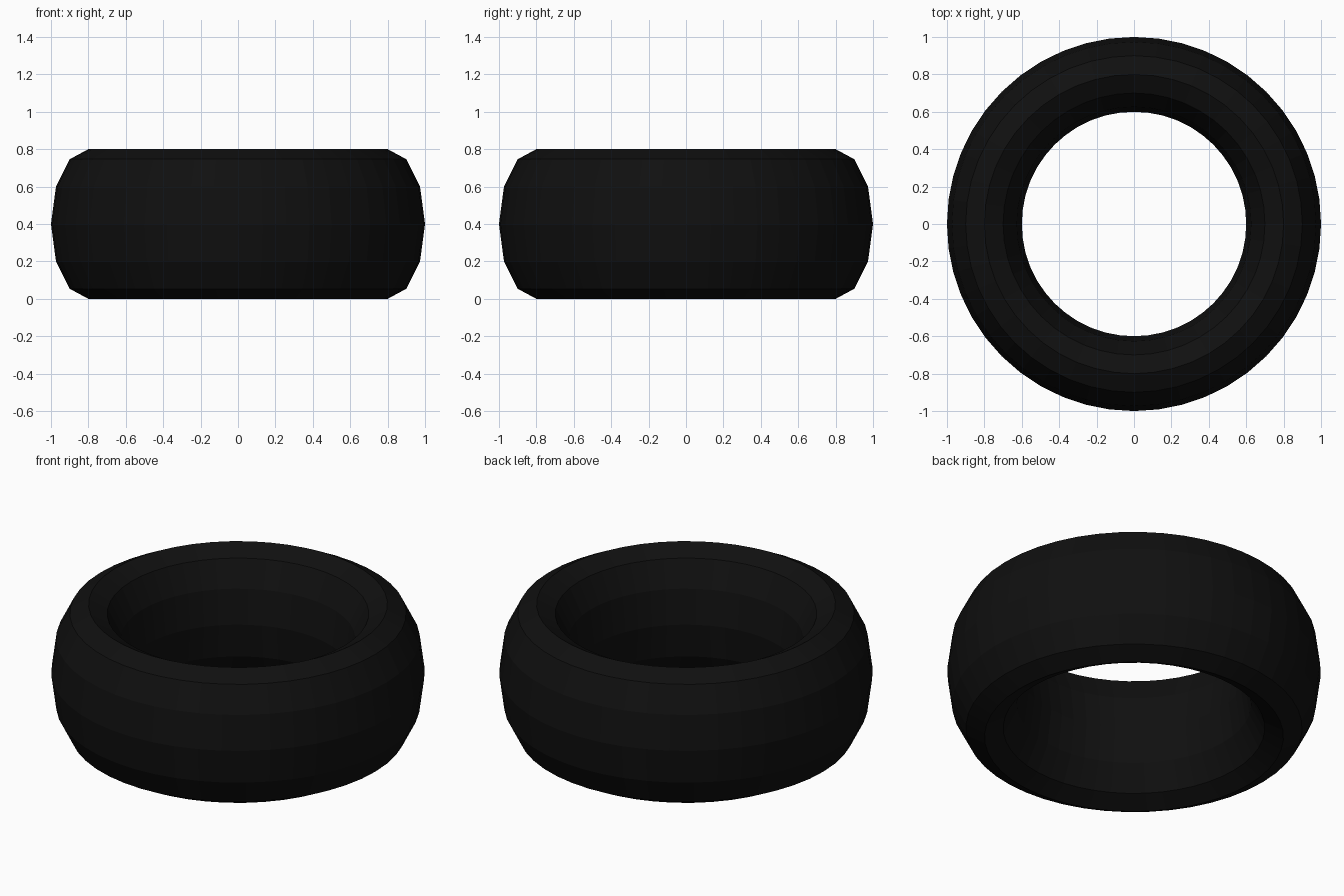
import bpy

if "Cube" in bpy.data.objects:
    bpy.data.objects.remove(bpy.data.objects["Cube"])

# Tyre: faceted ring, cross-section stretched to twice its width
bpy.ops.mesh.primitive_torus_add(major_segments=48, minor_segments=12,
                                 major_radius=0.8, minor_radius=0.2,
                                 location=(0, 0, 0.4))
tyre = bpy.context.object
tyre.name = "tyre"
tyre.scale = (1, 1, 2)
bpy.ops.object.transform_apply(location=False, rotation=False, scale=True)
bpy.ops.object.shade_flat()

# Black rubber
rubber = bpy.data.materials.new("black_rubber")
rubber.diffuse_color = (0.005, 0.005, 0.005, 1)
rubber.use_nodes = True
rubber.node_tree.nodes["Principled BSDF"].inputs["Base Color"].default_value = rubber.diffuse_color
tyre.data.materials.append(rubber)
